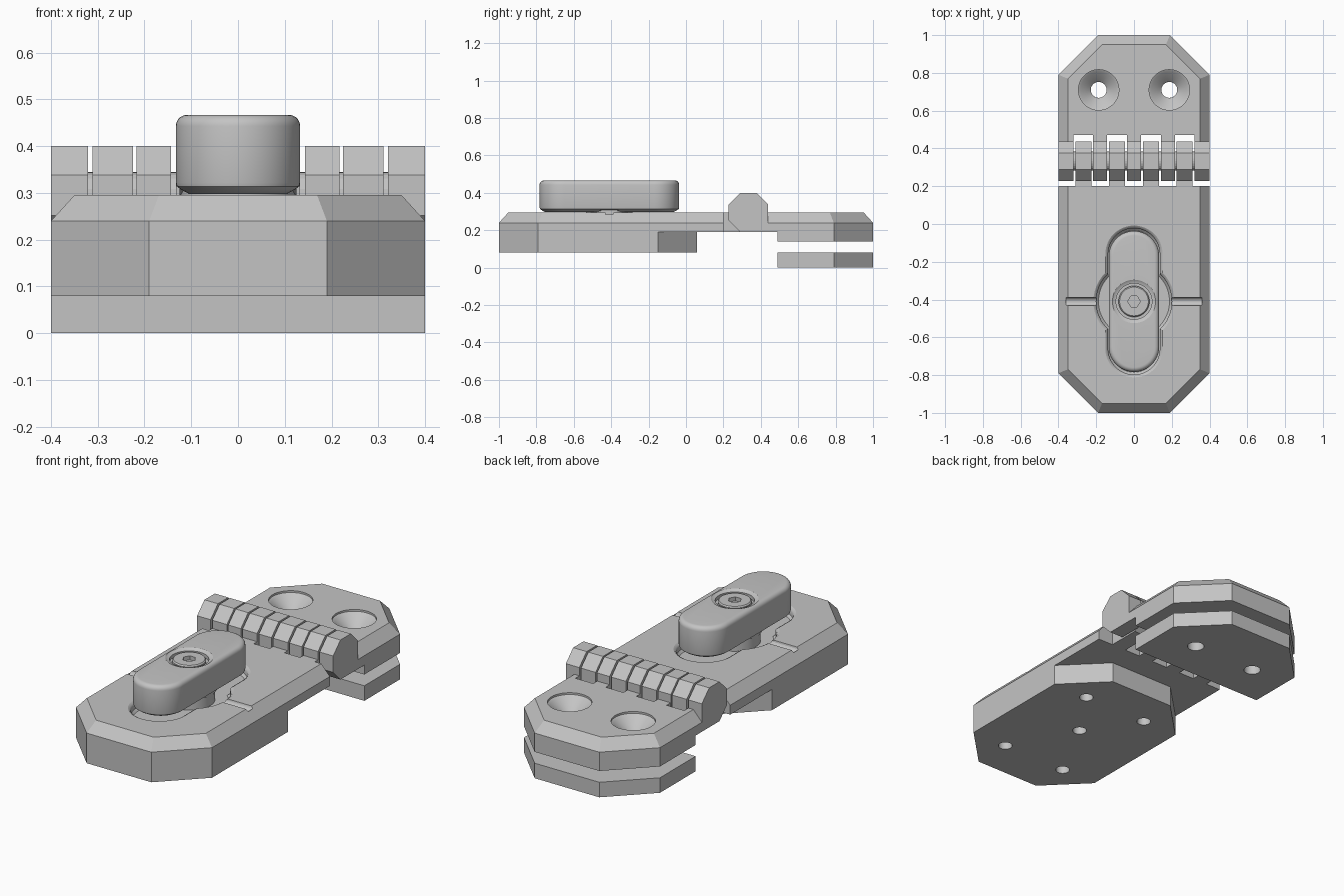
import bpy, bmesh, math
from mathutils import Matrix

if "Cube" in bpy.data.objects:
    bpy.data.objects.remove(bpy.data.objects["Cube"])

grey = bpy.data.materials.new("matte_grey")
grey.diffuse_color = (0.55, 0.55, 0.55, 1)
grey.use_nodes = True
grey.node_tree.nodes["Principled BSDF"].inputs["Base Color"].default_value = grey.diffuse_color


def loft(name, rings, smooth=False):
    """Solid through a stack of rings with equal point counts, capped at both ends."""
    bm = bmesh.new()
    loops = [[bm.verts.new(p) for p in ring] for ring in rings]
    n = len(loops[0])
    for a, b in zip(loops, loops[1:]):
        for i in range(n):
            j = (i + 1) % n
            bm.faces.new((a[i], a[j], b[j], b[i]))
    bm.faces.new(loops[0][::-1])
    bm.faces.new(loops[-1])
    bmesh.ops.recalc_face_normals(bm, faces=bm.faces)
    me = bpy.data.meshes.new(name)
    bm.to_mesh(me)
    bm.free()
    me.materials.append(grey)
    ob = bpy.data.objects.new(name, me)
    bpy.context.collection.objects.link(ob)
    if smooth:
        smooth_edges(ob)
    return ob


def smooth_edges(ob):
    bpy.ops.object.select_all(action='DESELECT')
    ob.select_set(True)
    bpy.context.view_layer.objects.active = ob
    bpy.ops.object.shade_smooth_by_angle(angle=math.radians(30))


def slot(name, profile, x, y, half=0.0, seg=48, smooth=True):
    """Round (half=0) or stadium-shaped solid; profile lists (radius, z) from the bottom."""
    rings = []
    for r, z in profile:
        ring = []
        for side in (1, -1):
            for k in range(seg // 2 + (1 if half else 0)):
                a = math.pi * k / (seg // 2) + (0 if side > 0 else math.pi)
                ring.append((x + r * math.cos(a), y + side * half + r * math.sin(a), z))
        rings.append(ring)
    return loft(name, rings, smooth)


def along_x(name, yz, x0, x1):
    return loft(name, [[(x, y, z) for y, z in yz] for x in (x0, x1)])


def box(name, x0, x1, y0, y1, z0, z1):
    return along_x(name, [(y0, z0), (y1, z0), (y1, z1), (y0, z1)], x0, x1)


def cut(ob, cutters):
    for c in cutters:
        m = ob.modifiers.new("cut", 'BOOLEAN')
        m.operation, m.solver, m.object = 'DIFFERENCE', 'EXACT', c
        bpy.context.view_layer.objects.active = ob
        bpy.ops.object.modifier_apply(modifier=m.name)
        bpy.data.objects.remove(c)
    smooth_edges(ob)


def leaf_outline(tip, root, z, inset=0.0):
    """Plate outline with cut corners at the tip, straight at the root."""
    s = 1 if tip > root else -1
    t = inset * math.tan(math.pi / 8)
    w, c = 0.4 - inset, 0.19 - t
    return [(-w, root, z), (-w, tip - s * (0.21 + t), z), (-c, tip - s * inset, z),
            (c, tip - s * inset, z), (w, tip - s * (0.21 + t), z), (w, root, z)]


def leaf(name, tip, root, z0):
    return loft(name, [leaf_outline(tip, root, z0), leaf_outline(tip, root, 0.24),
                       leaf_outline(tip, root, 0.295, 0.05)])


KY, TOP = -0.41, 0.295      # knob centre, leaf top

# Front leaf: underside relief, knob pocket, detent groove and screw holes
front = leaf("front_leaf", -1.0, 0.2, 0.08)
relief = [(0.5, -0.25), (0.19, 0.06), (-0.19, 0.06), (-0.5, -0.25), (-0.5, 0.3), (0.5, 0.3)]
cutters = [loft("relief", [[(x, y, z) for x, y in relief] for z in (0.0, 0.19)])]
for r, half in ((0.2, 0), (0.137, 0.25)):
    lip = [(r - 0.012, 0.245), (r, 0.257), (r, 0.28), (r + 0.005, 0.289),
           (r + 0.015, TOP), (r + 0.015, 0.32)]
    cutters.append(slot("pocket", lip, 0, KY, half))
groove = [(KY + 0.022 * math.cos(k * math.pi / 8), TOP + 0.022 * math.sin(k * math.pi / 8))
          for k in range(16)]
cutters.append(along_x("groove", groove, -0.36, 0.36))
for x, y in ((0, -0.43), (-0.19, -0.15), (0.19, -0.15), (-0.19, -0.79), (0.19, -0.79)):
    cutters.append(slot("hole", [(0.035, 0.0), (0.035, 0.2)], x, y, seg=24))
cut(front, cutters)

# Rear leaf: stepped underside, knuckle clearances, countersunk holes
rear = leaf("rear_leaf", 1.0, 0.438, 0.14)
cutters = [box("step", -0.5, 0.5, 0.3, 0.49, 0.05, 0.19)]
for x in (-0.268, -0.09, 0.09, 0.268):
    cutters.append(box("clearance", x - 0.052, x + 0.052, 0.4, 0.472, 0.1, 0.4))
for x in (-0.187, 0.187):
    cutters.append(slot("countersink", [(0.042, 0.1), (0.042, 0.225), (0.095, 0.278),
                                        (0.107, 0.285), (0.107, 0.32)], x, 0.71))
cut(rear, cutters)

# Backing plate under the rear leaf
backing = loft("backing_plate", [leaf_outline(1.0, 0.49, z) for z in (0.0, 0.08)])
cut(backing, [slot("hole", [(0.042, -0.1), (0.042, 0.2)], x, 0.71, seg=32)
              for x in (-0.187, 0.187)])

# Hinge knuckles, alternating between the two leaves
HY, R, T = 0.333, 0.105, 0.0435


def knuckle(name, x0, x1, s, reach):
    yz = [(-R, -T), (-T, -R), (reach, -R), (reach, 0), (R, 0), (R, T), (T, R), (-T, R), (-R, T)]
    if reach == R:
        yz.remove((R, 0))
    along_x(name, [(HY + s * y, TOP + z) for y, z in yz], x0, x1)


for x0, x1 in ((-0.4, -0.321), (-0.217, -0.143), (-0.037, 0.037), (0.143, 0.217), (0.321, 0.4)):
    knuckle("rear_knuckle", x0, x1, 1, R)
for x in (-0.268, -0.09, 0.09, 0.268):
    knuckle("front_knuckle", x - 0.043, x + 0.043, -1, HY - 0.2)

# Hinge pin
pin = [(HY + 0.05 * math.cos(k * math.pi / 12), TOP + 0.05 * math.sin(k * math.pi / 12))
       for k in range(24)]
along_x("hinge_pin", pin, -0.39, 0.39)

# Turn knob with rounded rim and a round seat in its top
H, f = 0.467, 0.024
rim = [(0.133 - f + f * math.cos(a), H - f + f * math.sin(a))
       for a in [k * math.pi / 10 for k in range(6)]]
knob = slot("knob", [(0.105, 0.298), (0.123, 0.308), (0.131, 0.314), (0.133, 0.322)] + rim,
            0, KY, 0.24)
cut(knob, [slot("seat", [(0.095, 0.44), (0.095, 0.458), (0.105, 0.46), (0.115, H),
                         (0.115, 0.5)], 0, KY)])

# Post carrying the knob, and detent ridges beneath it
slot("knob_post", [(0.125, 0.24), (0.125, 0.31)], 0, KY)
along_x("detent_ridge", [(KY - 0.06, 0.312), (KY, 0.284), (KY + 0.06, 0.312)], -0.125, 0.125)

# Screw head with hexagonal socket
screw = slot("screw_head", [(0.082, 0.43), (0.082, 0.455), (0.076, 0.461)], 0, KY)
cut(screw, [slot("socket", [(0.033, 0.44), (0.033, 0.5)], 0, KY, seg=6)])
